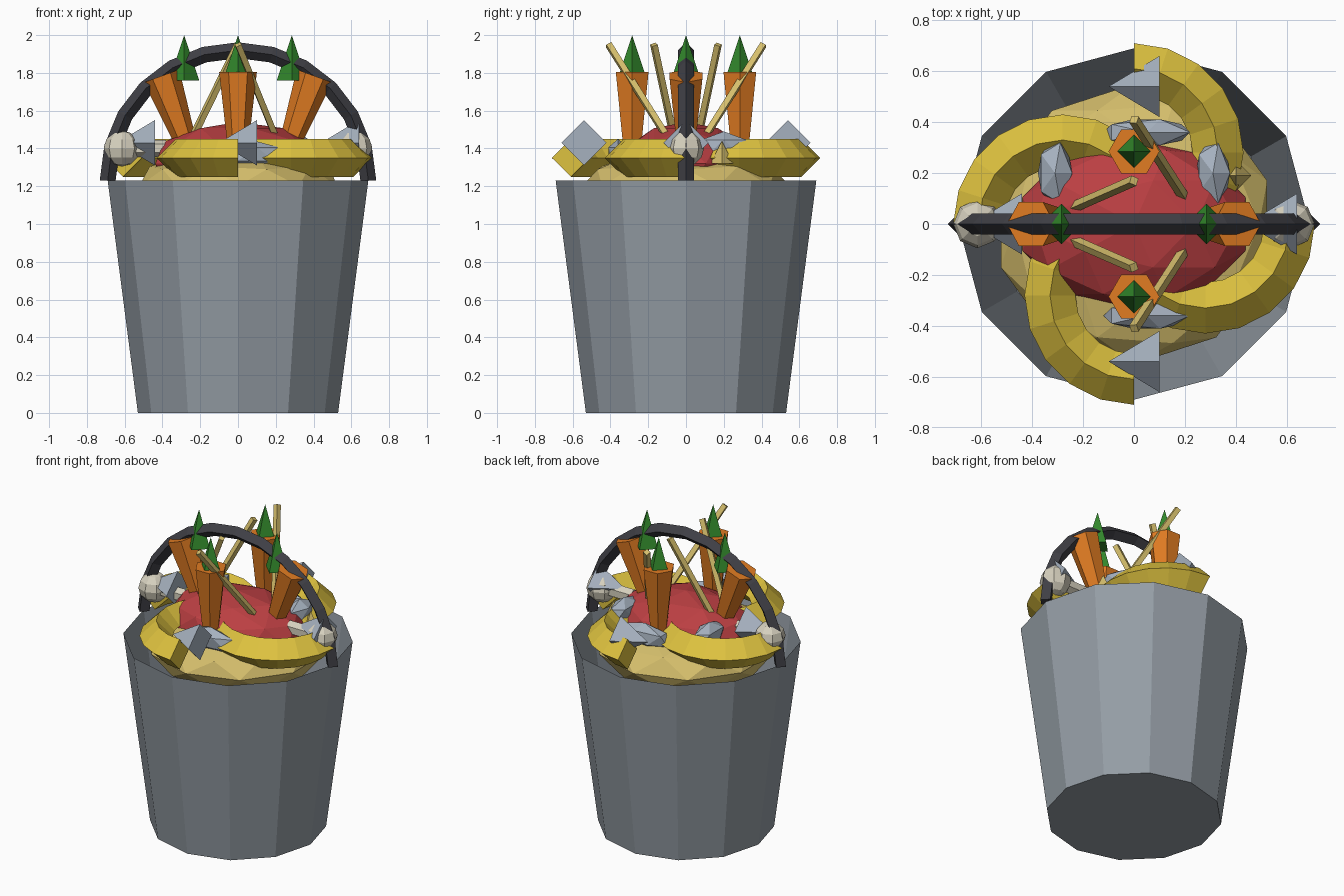
import bpy, bmesh, math
from mathutils import Vector, Matrix

if "Cube" in bpy.data.objects:
    bpy.data.objects.remove(bpy.data.objects["Cube"])

def mat(name, r, g, b):
    m = bpy.data.materials.new(name)
    m.diffuse_color = (r, g, b, 1)
    m.use_nodes = True
    m.node_tree.nodes["Principled BSDF"].inputs["Base Color"].default_value = m.diffuse_color
    return m

STEEL = mat("bucket_grey", 0.30, 0.34, 0.38)
DARK = mat("handle_dark", 0.05, 0.05, 0.06)
YELLOW = mat("peel_yellow", 0.73, 0.54, 0.05)
RED = mat("fruit_red", 0.50, 0.05, 0.055)
STRAW = mat("straw_beige", 0.67, 0.52, 0.15)
ORANGE = mat("carrot_orange", 0.75, 0.20, 0.016)
GREEN = mat("leaf_green", 0.033, 0.25, 0.025)
FISH = mat("fish_grey", 0.38, 0.44, 0.52)
BONE = mat("bone_white", 0.68, 0.64, 0.52)

def finish(bm, name, material, matrix=Matrix()):
    bm.transform(matrix)
    me = bpy.data.meshes.new(name)
    bm.to_mesh(me)
    bm.free()
    me.materials.append(material)
    ob = bpy.data.objects.new(name, me)
    bpy.context.collection.objects.link(ob)
    return ob

def cone(name, material, loc, r1, r2, length, sides, rot=Matrix(), spin=0.0):
    bm = bmesh.new()
    bmesh.ops.create_cone(bm, cap_ends=True, segments=sides, radius1=r1, radius2=r2, depth=length)
    bmesh.ops.rotate(bm, verts=bm.verts, matrix=Matrix.Rotation(spin, 3, 'Z'))
    return finish(bm, name, material, Matrix.Translation(loc) @ rot)

def blob(name, material, loc, size, sub=2):
    bm = bmesh.new()
    bmesh.ops.create_icosphere(bm, subdivisions=sub, radius=1)
    return finish(bm, name, material, Matrix.Translation(loc) @ Matrix.Diagonal((*size, 1)))

def rod(name, material, a, b, r, sides=4):
    a, b = Vector(a), Vector(b)
    d = b - a
    return cone(name, material, (a + b) / 2, r, r, d.length, sides,
                d.to_track_quat('Z', 'Y').to_matrix().to_4x4())

def diamond_arc(name, material, center, R, r, a0, a1, n, axis_u, axis_v):
    """Sweep a diamond section along a circular arc."""
    u, v, c = Vector(axis_u), Vector(axis_v), Vector(center)
    w = u.cross(v)
    bm = bmesh.new()
    rings = []
    for i in range(n + 1):
        a = a0 + (a1 - a0) * i / n
        d = u * math.cos(a) + v * math.sin(a)
        p = c + d * R
        rings.append([bm.verts.new(p + o * r) for o in (d, w, -d, -w)])
    for p, q in zip(rings, rings[1:]):
        for k in range(4):
            bm.faces.new((p[k], p[(k + 1) % 4], q[(k + 1) % 4], q[k]))
    bm.faces.new(rings[0])
    bm.faces.new(rings[-1])
    bmesh.ops.recalc_face_normals(bm, faces=bm.faces)
    return finish(bm, name, material)

# Open twelve-sided bucket with thin walls
bm = bmesh.new()
loops = [[bm.verts.new((r * math.cos(i * math.pi / 6), r * math.sin(i * math.pi / 6), z))
          for i in range(12)] for r, z in ((0.53, 0.0), (0.69, 1.23))]
for i in range(12):
    j = (i + 1) % 12
    bm.faces.new((loops[0][i], loops[0][j], loops[1][j], loops[1][i]))
bm.faces.new(loops[0][::-1])
finish(bm, "bucket", STEEL)

# Handle hoop
diamond_arc("handle", DARK, (0, 0, 1.23), 0.69, 0.042, 0, math.pi, 12, (1, 0, 0), (0, 0, 1))

# Mound of scraps and the red fruit on top
blob("scrap_mound", STRAW, (0, 0, 1.2), (0.55, 0.55, 0.2))
blob("red_fruit", RED, (0, 0, 1.32), (0.46, 0.34, 0.22))

# Repeated scraps in four directions
for i in range(4):
    a = i * math.pi / 2
    c, s = round(math.cos(a)), round(math.sin(a))
    # curved peels, each half a ring
    diamond_arc("peel", YELLOW, (0.28 * c, 0.28 * s, 1.35), 0.33, 0.1,
                a, a - math.pi, 10, (1, 0, 0), (0, 1, 0))
    # carrots, the side pair leaning outwards
    cone("carrot", ORANGE, (0.285 * c, 0.285 * s, 1.455), 0.02, 0.1, 0.7, 6,
         Matrix.Rotation(0.35 * c, 4, 'Y'), math.pi / 6)
    cone("carrot_leaf", GREEN, (0.285 * c, 0.285 * s, 1.88), 0.08, 0.0, 0.24, 4)
    # fish tails, all pointing left
    cone("fish_tail", FISH, (0.54 * c, 0.54 * s, 1.43), 0.12, 0.0, 0.2, 4,
         Matrix.Rotation(-math.pi / 2, 4, 'Y'))

# Fish bodies, bones and straws, mirrored in pairs
for s in (-1, 1):
    blob("fish_body_side", FISH, (0.31 * s, 0.2, 1.41), (0.075, 0.14, 0.08), 1)
    blob("fish_body", FISH, (0.05, 0.36 * s, 1.37), (0.19, 0.06, 0.08), 1)
    bm = bmesh.new()
    bmesh.ops.create_uvsphere(bm, u_segments=8, v_segments=6, radius=0.095)
    finish(bm, "bone_knob", BONE, Matrix.Translation((0.615 * s, 0, 1.4)))
    rod("bone_shaft", BONE, (0.6 * s, 0, 1.4), (0.38 * s, 0, 1.4), 0.045, 6)
    rod("straw_inner", STRAW, (-0.24, 0.065 * s, 1.46), (0, 0.17 * s, 1.95), 0.022)
    rod("straw_outer", STRAW, (0.2, 0.1 * s, 1.46), (0, 0.41 * s, 1.95), 0.022)
cone("straw_crumb", STRAW, (0.4, 0.19, 1.38), 0.06, 0.0, 0.12, 4)
